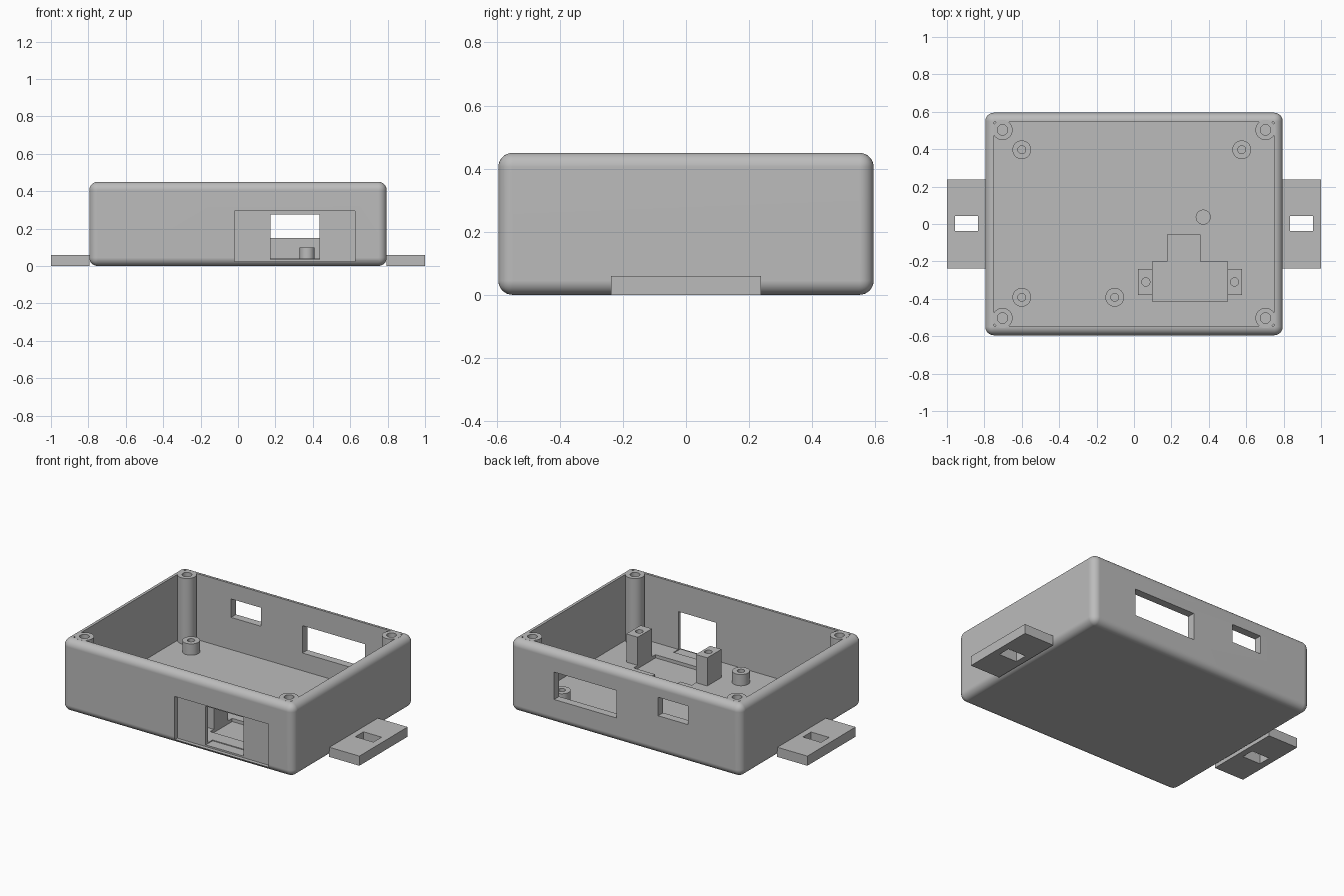
import bpy, bmesh, math
from mathutils import Matrix, Vector

if "Cube" in bpy.data.objects:
    bpy.data.objects.remove(bpy.data.objects["Cube"], do_unlink=True)

grey = bpy.data.materials.new("matte_grey")
grey.use_nodes = True
COLOUR = (0.5, 0.5, 0.5, 1)
grey.diffuse_color = COLOUR
grey.node_tree.nodes["Principled BSDF"].inputs["Base Color"].default_value = COLOUR

FLOOR, TOP = 0.04, 0.45


def make(name, bm):
    bmesh.ops.recalc_face_normals(bm, faces=bm.faces)
    mesh = bpy.data.meshes.new(name)
    bm.to_mesh(mesh)
    bm.free()
    mesh.materials.append(grey)
    obj = bpy.data.objects.new(name, mesh)
    bpy.context.collection.objects.link(obj)
    return obj


def box(name, x, y, z, fillet=0):
    """Box from (min, max) pairs, optionally with rounded edges."""
    bm = bmesh.new()
    size = [b - a for a, b in (x, y, z)]
    centre = Vector([(a + b) / 2 for a, b in (x, y, z)])
    bmesh.ops.create_cube(bm, size=1, matrix=Matrix.Translation(centre) @ Matrix.Diagonal((*size, 1)))
    if fillet:
        bmesh.ops.bevel(bm, geom=bm.edges[:], offset=fillet, segments=8, profile=0.5, affect='EDGES')
    return make(name, bm)


def lathe(name, x, y, profile):
    """Turn a (radius, height) profile around a vertical axis."""
    bm = bmesh.new()
    verts = [bm.verts.new((r, 0, z)) for r, z in profile]
    edges = [bm.edges.new(pair) for pair in zip(verts, verts[1:])]
    bmesh.ops.spin(bm, geom=verts + edges, cent=(0, 0, 0), axis=(0, 0, 1),
                   angle=math.tau, steps=40, use_duplicate=False)
    bmesh.ops.remove_doubles(bm, verts=bm.verts, dist=0.0001)
    bmesh.ops.translate(bm, verts=bm.verts, vec=(x, y, 0))
    return make(name, bm)


def tube(name, x, y, outer, inner, bottom, top, hole_bottom):
    return lathe(name, x, y, [(0, bottom), (outer, bottom), (outer, top),
                              (inner, top), (inner, hole_bottom), (0, hole_bottom)])


def activate(obj):
    bpy.ops.object.select_all(action='DESELECT')
    obj.select_set(True)
    bpy.context.view_layer.objects.active = obj


def cut(obj, cutter):
    cutter.hide_render = True
    mod = obj.modifiers.new("cut", 'BOOLEAN')
    mod.operation = 'DIFFERENCE'
    mod.solver = 'EXACT'
    mod.object = cutter
    activate(obj)
    bpy.ops.object.modifier_apply(modifier=mod.name)
    bpy.data.objects.remove(cutter, do_unlink=True)


parts = []

# Enclosure: rounded block, hollowed from the top
body = box("enclosure", (-0.795, 0.795), (-0.595, 0.595), (0, TOP), 0.045)
cutters = {
    "cavity": ((-0.748, 0.748), (-0.546, 0.546), (FLOOR, 0.6)),
    "front_recess": ((-0.02, 0.625), (-0.7, -0.567), (0.025, 0.295)),
    "front_window": ((0.175, 0.435), (-0.7, -0.5), (0.035, 0.275)),
    "back_window_large": ((0.06, 0.49), (0.5, 0.7), (0.15, 0.32)),
    "back_window_small": ((-0.43, -0.225), (0.5, 0.7), (0.24, 0.355)),
    "floor_pocket": ((0.1, 0.5), (-0.415, -0.2), (0.02, 0.1)),
    "floor_pocket_stem": ((0.18, 0.352), (-0.21, -0.055), (0.02, 0.1)),
}
for name, spans in cutters.items():
    cut(body, box(name, *spans))
parts.append(body)

# Corner screw pillars and mounting tabs
for sx, side in ((1, "left"), (-1, "right")):
    for sy, end in ((1, "back"), (-1, "front")):
        parts.append(tube(f"{end}_{side}_screw_pillar", sx * 0.703, sy * 0.503,
                          0.054, 0.028, 0.02, TOP, 0.15))
    tab = box(f"{side}_mounting_tab", sorted((sx * 0.793, sx)), (-0.237, 0.237), (0, 0.06))
    cut(tab, box("slot", sorted((sx * 0.833, sx * 0.957)), (-0.038, 0.042), (-0.1, 0.2)))
    parts.append(tab)

# Round board standoffs and a plain peg
for i, (x, y) in enumerate([(-0.6, 0.397), (0.576, 0.397), (-0.6, -0.392), (-0.103, -0.392)]):
    parts.append(tube(f"board_standoff_{i + 1}", x, y, 0.05, 0.021, 0.03, 0.11, FLOOR))
parts.append(lathe("support_peg", 0.37, 0.037, [(0, 0.03), (0.04, 0.03), (0.04, 0.1), (0, 0.1)]))

# Square connector posts with screw holes
for side, x0, x1, hole_x in (("right", 0.022, 0.1, 0.063), ("left", 0.5, 0.578, 0.538)):
    post = box(f"{side}_connector_post", (x0, x1), (-0.38, -0.24), (0.03, 0.215))
    cut(post, lathe("hole", hole_x, -0.31, [(0, 0.08), (0.022, 0.08), (0.022, 0.3), (0, 0.3)]))
    parts.append(post)

# Smooth fillets and cylinders, keep edges crisp
for obj in parts:
    activate(obj)
    bpy.ops.object.shade_smooth_by_angle(angle=math.radians(30))
    mod = obj.modifiers.new("weighted_normals", 'WEIGHTED_NORMAL')
    mod.keep_sharp = True
